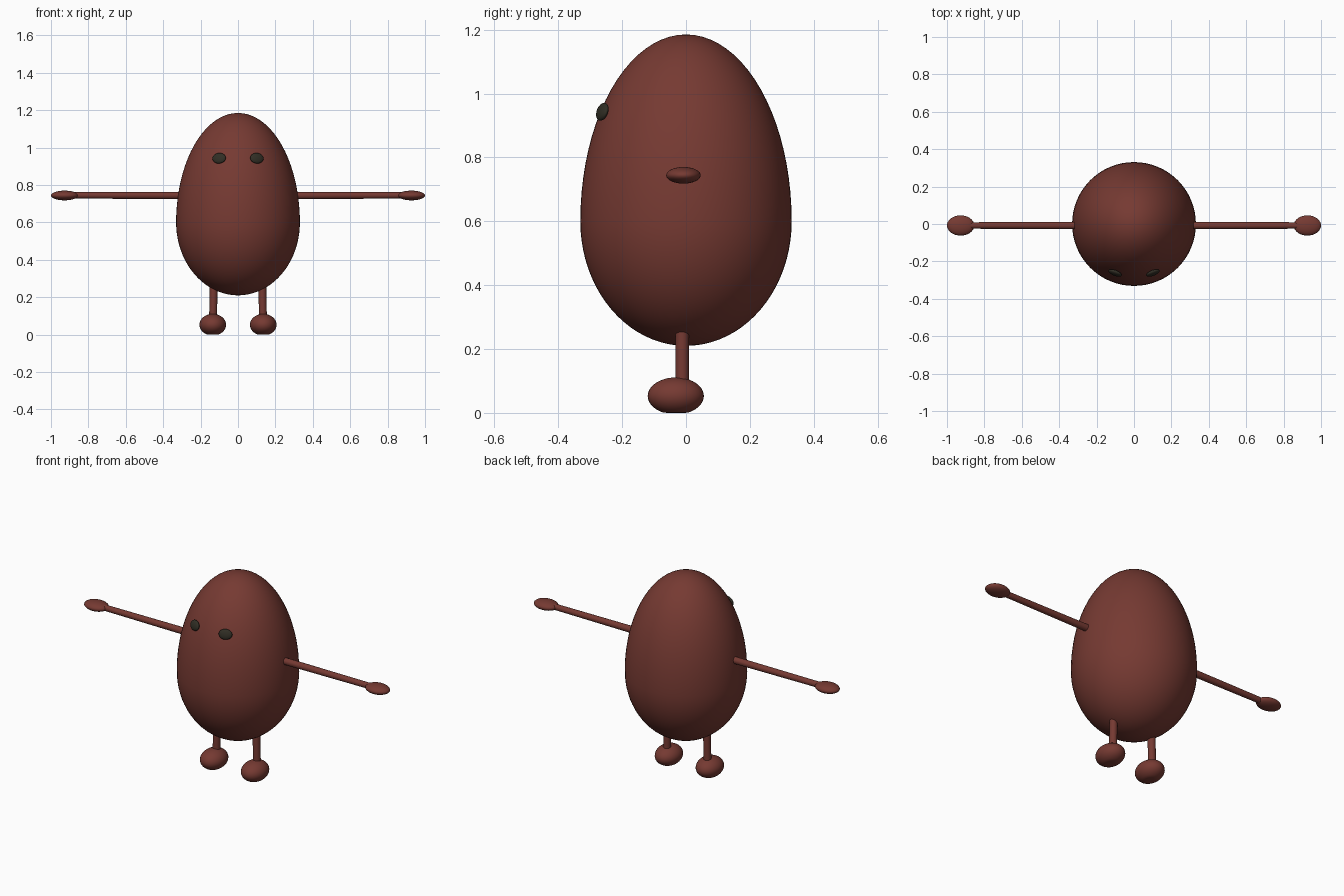
import bpy, bmesh, math
from mathutils import Matrix, Vector

if "Cube" in bpy.data.objects:
    bpy.data.objects.remove(bpy.data.objects["Cube"])


def material(name, rgb):
    m = bpy.data.materials.new(name)
    m.diffuse_color = (*rgb, 1)
    m.use_nodes = True
    m.node_tree.nodes["Principled BSDF"].inputs["Base Color"].default_value = m.diffuse_color
    return m


BROWN = material("reddish brown", (0.18, 0.042, 0.032))
DARK = material("dark olive", (0.03, 0.027, 0.018))


def finish(name, bm, mat):
    mesh = bpy.data.meshes.new(name)
    bm.to_mesh(mesh)
    bm.free()
    mesh.materials.append(mat)
    ob = bpy.data.objects.new(name, mesh)
    bpy.context.collection.objects.link(ob)
    bpy.ops.object.select_all(action='DESELECT')
    ob.select_set(True)
    bpy.context.view_layer.objects.active = ob
    bpy.ops.object.shade_smooth_by_angle(angle=math.radians(40))
    return ob


def ellipsoid(name, centre, radii, mat, rot=Matrix(), floor=False):
    bm = bmesh.new()
    place = Matrix.Translation(centre) @ rot @ Matrix.Diagonal((*radii, 1))
    bmesh.ops.create_uvsphere(bm, u_segments=32, v_segments=20, radius=1, matrix=place)
    if floor:  # flat sole at ground level
        for v in bm.verts:
            v.co.z = max(v.co.z, 0)
    return finish(name, bm, mat)


def rod(name, a, b, r1, r2):
    a, b = Vector(a), Vector(b)
    d = b - a
    place = Matrix.Translation((a + b) / 2) @ d.to_track_quat('Z', 'Y').to_matrix().to_4x4()
    bm = bmesh.new()
    bmesh.ops.create_cone(bm, cap_ends=True, segments=20, radius1=r1, radius2=r2,
                          depth=d.length, matrix=place)
    return finish(name, bm, BROWN)


# Egg body: a sphere stretched more above its widest ring than below
bm = bmesh.new()
bmesh.ops.create_uvsphere(bm, u_segments=64, v_segments=40, radius=1)
for v in bm.verts:
    height = 0.585 if v.co.z > 0 else 0.39
    v.co = (v.co.x * 0.331, v.co.y * 0.331, 0.6 + v.co.z * height)
finish("body", bm, BROWN)

for side, s in (("left", 1), ("right", -1)):
    # Arms and flat hands
    rod(side + "_arm", (s * 0.29, -0.008, 0.744), (s * 0.9, -0.008, 0.745), 0.02, 0.017)
    ellipsoid(side + "_hand", (s * 0.927, -0.008, 0.744), (0.073, 0.054, 0.026), BROWN)
    # Legs and feet
    rod(side + "_leg", (s * 0.134, -0.012, 0.06), (s * 0.13, -0.012, 0.26), 0.021, 0.021)
    ellipsoid(side + "_foot", (s * 0.135, -0.032, 0.053), (0.071, 0.088, 0.058),
              BROWN, floor=True)
    # Eyes turned to follow the body surface
    tilt = Matrix.Rotation(math.radians(s * 21), 4, 'Z') @ Matrix.Rotation(math.radians(-17), 4, 'X')
    ellipsoid(side + "_eye", (s * 0.101, -0.262, 0.943), (0.038, 0.013, 0.029), DARK, tilt)
